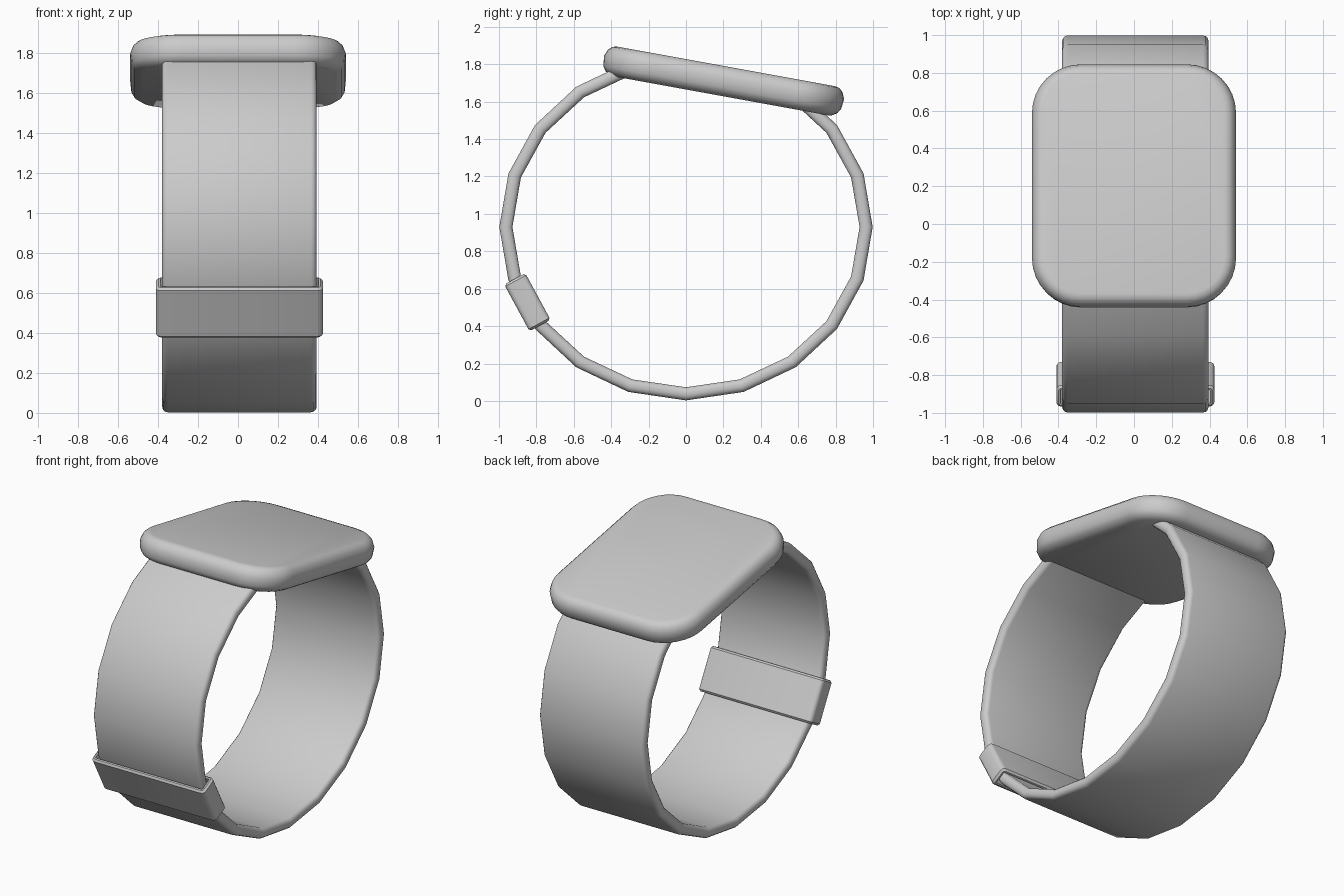
import bpy, bmesh
from math import radians, sin, cos, pi, atan2
from mathutils import Vector, Matrix

if "Cube" in bpy.data.objects:
    bpy.data.objects.remove(bpy.data.objects["Cube"])


def rounded(hw, hh, r, seg):
    """Outline of a rounded rectangle, counter-clockwise."""
    pts = []
    for k, (sx, sy) in enumerate([(1, 1), (-1, 1), (-1, -1), (1, -1)]):
        for i in range(seg + 1):
            a = (k + i / seg) * pi / 2
            pts.append((sx * (hw - r) + r * cos(a), sy * (hh - r) + r * sin(a)))
    return pts


def loft(name, rings, loop=False, matrix=Matrix(), angle=35):
    """Skin a list of point rings; cap the ends or close into a loop."""
    bm = bmesh.new()
    vs = [[bm.verts.new(p) for p in ring] for ring in rings]
    n = len(vs[0])
    pairs = list(zip(vs, vs[1:])) + ([(vs[-1], vs[0])] if loop else [])
    for a, b in pairs:
        for i in range(n):
            j = (i + 1) % n
            bm.faces.new((a[i], a[j], b[j], b[i]))
    if not loop:
        bm.faces.new(vs[0][::-1])
        bm.faces.new(vs[-1])
    bmesh.ops.recalc_face_normals(bm, faces=bm.faces)
    me = bpy.data.meshes.new(name)
    bm.to_mesh(me)
    bm.free()
    ob = bpy.data.objects.new(name, me)
    ob.matrix_world = matrix
    bpy.context.collection.objects.link(ob)
    bpy.ops.object.select_all(action='DESELECT')
    ob.select_set(True)
    bpy.context.view_layer.objects.active = ob
    bpy.ops.object.shade_smooth_by_angle(angle=radians(angle))
    return ob


# Strap: rounded section swept along a 20-sided oval, open under the case
CX = 0.007
section = rounded(0.387, 0.035, 0.028, 3)
rings = []
for k in range(18):
    a = radians(108 + 18 * k)
    rings.append([(CX + x, cos(a) * (0.963 + t), 0.93 + sin(a) * (0.892 + t))
                  for x, t in section])
loft("strap", rings)

# Watch case: stacked rounded outlines (height, inset), tilted back to front
layers = [(-0.08, 0.055), (-0.06, 0.022), (-0.035, 0.006), (0.02, 0.0),
          (0.055, 0.014), (0.074, 0.035), (0.08, 0.06)]
case = [[(x, y, z) for x, y in rounded(0.54 - i, 0.652 - i, 0.26 - i, 8)]
        for z, i in layers]
loft("watch_case", case, matrix=Matrix.Translation((0, 0.2, 1.71))
     @ Matrix.Rotation(radians(-10.3), 4, 'X'))

# Keeper loop: hollow sleeve round the strap (local z runs along the strap)
outer = [(-0.142, 0.012), (-0.13, 0.0), (0.13, 0.0), (0.142, 0.012)]
inner = [(0.142, 0.022), (-0.142, 0.022)]
keeper = [[(x, y, z) for x, y in rounded(0.418 - i, 0.064 - i, 0.026 - i, 3)]
          for z, i in outer + inner]
tilt = atan2(0.141, 0.26)
loft("keeper_loop", keeper, loop=True,
     matrix=Matrix.Translation((CX, -0.848, 0.528))
     @ Matrix.Rotation(tilt, 4, 'X'))
